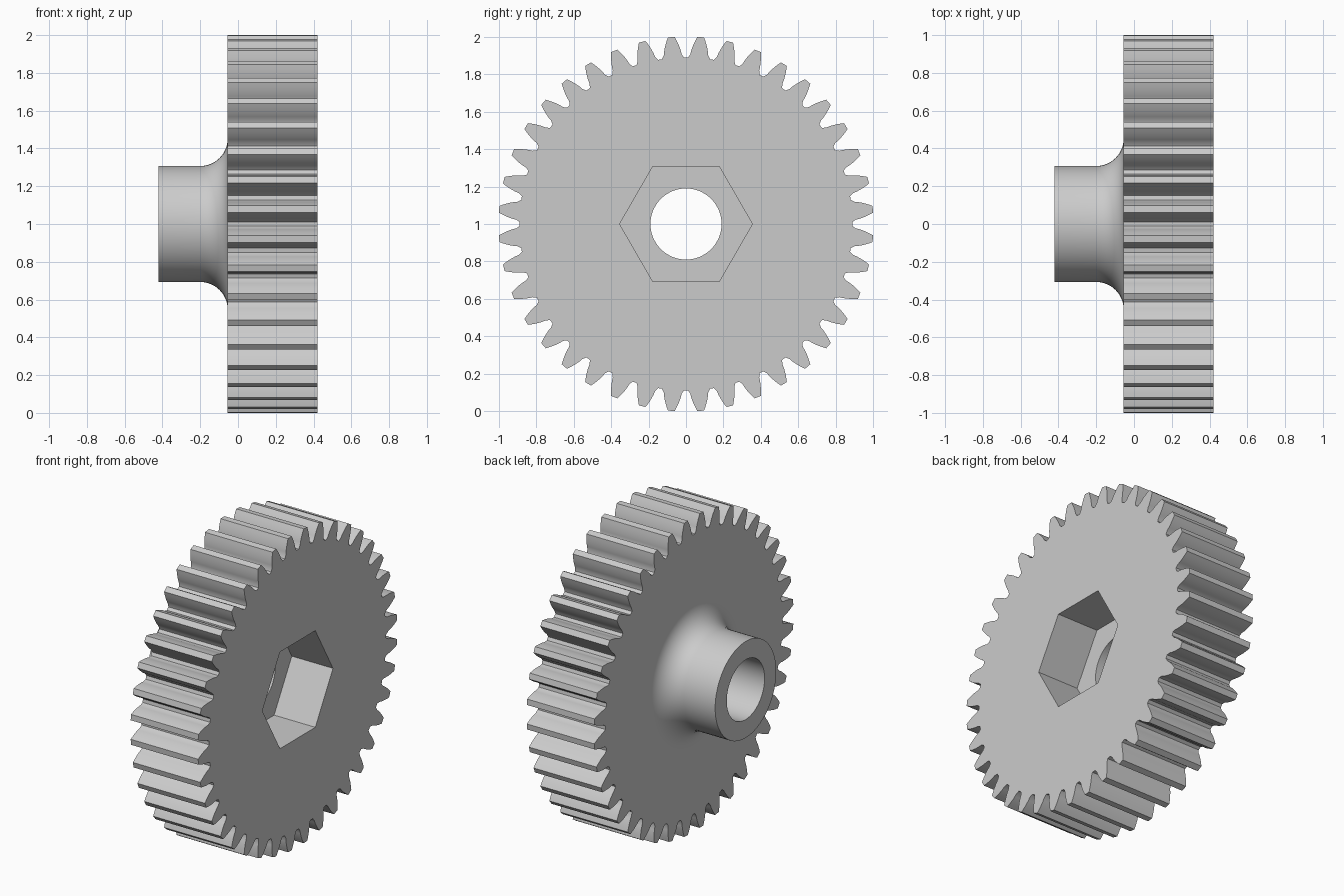
import bpy, bmesh, math

old = bpy.data.objects.get("Cube")
if old:
    bpy.data.objects.remove(old, do_unlink=True)

CENTRE_Z = 1.0
TEETH = 40
TIP_R, ROOT_R = 1.002, 0.89
PITCH_R = TIP_R * TEETH / (TEETH + 2)
BASE_R = PITCH_R * math.cos(math.radians(20))
BACK_X, FACE_X, HUB_X = -0.055, 0.42, -0.42
HUB_R, BORE_R, FILLET_R = 0.307, 0.19, 0.145
HEX_R, HEX_DEPTH = 0.355, 0.29

steel = bpy.data.materials.new("plain grey metal")
steel.use_nodes = True
GREY = (0.6, 0.6, 0.6, 1)
steel.diffuse_color = GREY
steel.node_tree.nodes["Principled BSDF"].inputs["Base Color"].default_value = GREY


def polar(x, r, a):
    """Point at radius r and angle a from straight up, around the x axis."""
    return (x, r * math.sin(a), CENTRE_Z + r * math.cos(a))


def make_object(name, bm):
    bmesh.ops.recalc_face_normals(bm, faces=bm.faces)
    mesh = bpy.data.meshes.new(name)
    bm.to_mesh(mesh)
    bm.free()
    mesh.materials.append(steel)
    obj = bpy.data.objects.new(name, mesh)
    bpy.context.collection.objects.link(obj)
    return obj


def prism(name, outline, x0, x1):
    """Extrude a closed (radius, angle) outline along x."""
    bm = bmesh.new()
    face = bm.faces.new([bm.verts.new(polar(x0, r, a)) for r, a in outline])
    geom = bmesh.ops.extrude_face_region(bm, geom=[face], use_keep_orig=True)["geom"]
    verts = [g for g in geom if isinstance(g, bmesh.types.BMVert)]
    bmesh.ops.translate(bm, verts=verts, vec=(x1 - x0, 0, 0))
    return make_object(name, bm)


def regular(sides, radius, start=0.0):
    return [(radius, start + math.tau * i / sides) for i in range(sides)]


def involute(pressure):
    return math.tan(pressure) - pressure


def half_tooth(r):
    """Half the angular thickness of an involute tooth at radius r."""
    pressure = math.acos(min(1, BASE_R / r))
    return math.pi / (2 * TEETH) + involute(math.radians(20)) - involute(pressure)


def smooth(obj):
    bpy.ops.object.select_all(action='DESELECT')
    obj.select_set(True)
    bpy.context.view_layer.objects.active = obj
    bpy.ops.object.shade_smooth_by_angle(angle=math.radians(25))


# Toothed wheel: involute flanks, small chamfers at the roots
steps = 5
radii = [BASE_R + 0.012 + (TIP_R - BASE_R - 0.012) * i / steps for i in range(steps + 1)]
flank = [(ROOT_R, half_tooth(BASE_R) + 0.012)] + [(r, half_tooth(r)) for r in radii]
tooth = [(r, -a) for r, a in flank] + [(r, a) for r, a in reversed(flank)]
outline = [(r, a + (i + 0.5) * math.tau / TEETH) for i in range(TEETH) for r, a in tooth]
wheel = prism("toothed_wheel", outline, BACK_X, FACE_X)

# Hexagonal pocket and round bore cut through the wheel
pocket = prism("hex_cutter", regular(6, HEX_R, math.pi / 2), FACE_X - HEX_DEPTH, FACE_X + 0.1)
bore = prism("bore_cutter", regular(64, BORE_R), BACK_X - 0.1, FACE_X + 0.2)
for cutter in (pocket, bore):
    cutter.hide_render = True
    cut = wheel.modifiers.new(cutter.name, 'BOOLEAN')
    cut.operation, cut.solver, cut.object = 'DIFFERENCE', 'EXACT', cutter
    bpy.context.view_layer.objects.active = wheel
    bpy.ops.object.modifier_apply(modifier=cut.name)
    bpy.data.objects.remove(cutter, do_unlink=True)
smooth(wheel)

# Hub: a turned sleeve that flares into the back of the wheel
profile = [(BACK_X, BORE_R), (HUB_X, BORE_R), (HUB_X, HUB_R)]
for i in range(13):
    a = math.pi / 2 * i / 12
    profile.append((BACK_X - FILLET_R + FILLET_R * math.sin(a),
                    HUB_R + FILLET_R * (1 - math.cos(a))))
bm = bmesh.new()
rings = [[bm.verts.new(polar(x, r, a)) for r, a in regular(64, r)] for x, r in profile]
for lower, upper in zip(rings, rings[1:]):
    for i in range(64):
        j = (i + 1) % 64
        bm.faces.new((lower[i], lower[j], upper[j], upper[i]))
hub = make_object("flared_hub", bm)
# The sleeve is open at the wheel, so point its end face outwards explicitly
end = min(hub.data.polygons, key=lambda p: p.center.x)
if end.normal.x > 0:
    hub.data.flip_normals()
smooth(hub)
